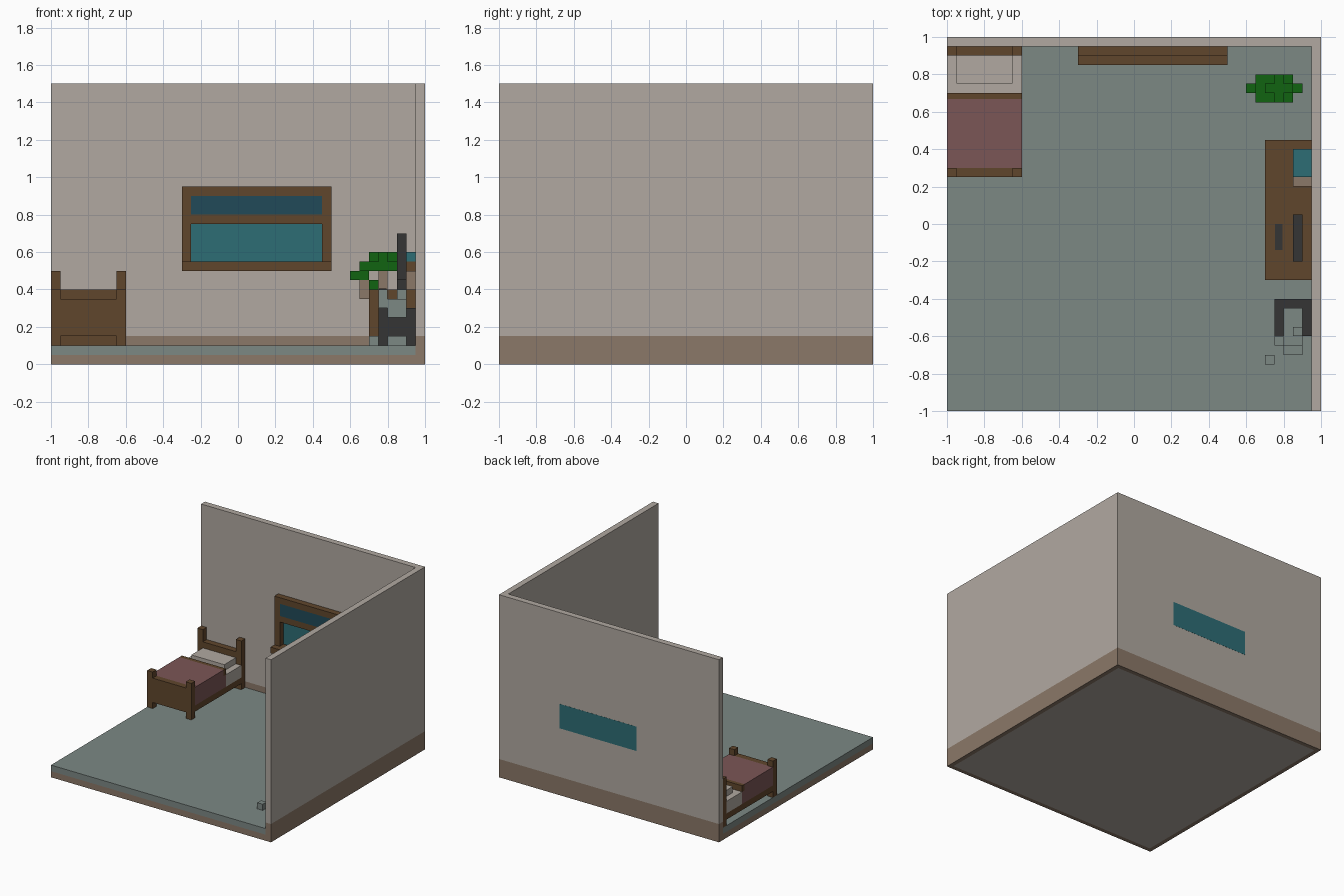
import bpy, bmesh

if "Cube" in bpy.data.objects:
    bpy.data.objects.remove(bpy.data.objects["Cube"])


def linear(h):
    out = []
    for i in (0, 2, 4):
        c = int(h[i:i + 2], 16) / 255
        out.append(c / 12.92 if c <= 0.04045 else ((c + 0.055) / 1.055) ** 2.4)
    return (*out, 1.0)


COLOURS = {"plaster": "B1A9A1", "tan": "8B7868", "floor_grey": "7C8884", "wood": "60462C",
           "glass_teal": "2D6D75", "deep_blue": "214A58", "blanket_red": "7B5656",
           "leaf_green": "116411", "charcoal": "353535"}
MATS = {}
for name, hexa in COLOURS.items():
    MATS[name] = bpy.data.materials.new(name)
    MATS[name].diffuse_color = linear(hexa)


def finish(bm, name, *mats):
    bmesh.ops.recalc_face_normals(bm, faces=bm.faces)
    me = bpy.data.meshes.new(name)
    bm.to_mesh(me)
    bm.free()
    for m in mats:
        me.materials.append(MATS[m])
    ob = bpy.data.objects.new(name, me)
    bpy.context.collection.objects.link(ob)
    return ob


def add_box(bm, b):
    """b = x0, x1, y0, y1, z0, z1"""
    vs = bmesh.ops.create_cube(bm, size=1)["verts"]
    for v in vs:
        v.co = [b[2 * i] if v.co[i] < 0 else b[2 * i + 1] for i in range(3)]


def boxes(name, mat, *bs):
    bm = bmesh.new()
    for b in bs:
        add_box(bm, b)
    return finish(bm, name, mat)


# Plinth with a plaster panel inset on the underside
bm = bmesh.new()
add_box(bm, (-1, 1, -1, 1, 0, 0.05))
bm.normal_update()
under = [f for f in bm.faces if f.normal.z < -0.9]
bmesh.ops.inset_region(bm, faces=under, thickness=0.05)
under[0].material_index = 1
finish(bm, "plinth", "tan", "plaster")

# Floor slab
boxes("floor", "floor_grey", (-1, 0.95, -1, 0.95, 0.05, 0.1))


# L-shaped walls with a skirting band below
def wall_ring(name, mat, z0, z1):
    pts = [(-1, 1), (-1, 0.95), (0.95, 0.95), (0.95, -1), (1, -1), (1, 1)]
    bm = bmesh.new()
    f = bm.faces.new([bm.verts.new((x, y, z0)) for x, y in pts])
    ext = bmesh.ops.extrude_face_region(bm, geom=[f], use_keep_orig=True)["geom"]
    for v in ext:
        if isinstance(v, bmesh.types.BMVert):
            v.co.z = z1
    bmesh.ops.triangulate(bm, faces=[f for f in bm.faces if len(f.verts) > 4])
    finish(bm, name, mat)


wall_ring("skirting", "tan", 0.05, 0.15)
wall_ring("walls", "plaster", 0.15, 1.5)

# Window: frame, sill, clear lower pane through the wall, darker upper pane
boxes("window_frame", "wood",
      (-0.3, -0.25, 0.9, 0.95, 0.55, 0.95), (0.45, 0.5, 0.9, 0.95, 0.55, 0.95),
      (-0.25, 0.45, 0.9, 0.95, 0.9, 0.95), (-0.25, 0.45, 0.9, 0.95, 0.75, 0.8))
boxes("window_sill", "wood", (-0.3, 0.5, 0.85, 0.95, 0.5, 0.55))
boxes("lower_pane", "glass_teal", (-0.25, 0.45, 0.949, 1.001, 0.55, 0.75))
boxes("upper_pane", "deep_blue", (-0.25, 0.45, 0.9, 0.95, 0.8, 0.9))

# Bed
for side, x in (("left", -1.0), ("right", -0.65)):
    boxes(f"bed_{side}_posts", "wood", (x, x + 0.05, 0.25, 0.3, 0.1, 0.4),
          (x, x + 0.05, 0.9, 0.95, 0.1, 0.5))
boxes("headboard", "wood", (-0.95, -0.65, 0.9, 0.95, 0.1, 0.4))
boxes("footboard", "wood", (-0.95, -0.65, 0.25, 0.3, 0.15, 0.35))
boxes("bed_base", "wood", (-1, -0.6, 0.3, 0.9, 0.15, 0.2))
boxes("mattress", "plaster", (-1, -0.6, 0.7, 0.9, 0.2, 0.3))
boxes("pillow", "plaster", (-0.95, -0.65, 0.75, 0.9, 0.3, 0.35))
boxes("blanket", "blanket_red", (-1, -0.6, 0.3, 0.668, 0.2, 0.35))
boxes("blanket_hem", "wood", (-1, -0.6, 0.668, 0.7, 0.3, 0.35))
boxes("blanket_fold", "blanket_red", (-1, -0.6, 0.668, 0.7, 0.2, 0.3))

# Desk with two end panels
boxes("desk_top", "wood", (0.7, 0.95, -0.3, 0.45, 0.35, 0.4))
boxes("desk_panels", "wood", (0.7, 0.95, -0.3, -0.25, 0.1, 0.35),
      (0.7, 0.95, 0.4, 0.45, 0.1, 0.35))
boxes("keyboard", "charcoal", (0.753, 0.795, -0.14, 0.0, 0.4, 0.404))
boxes("monitor", "charcoal", (0.85, 0.9, -0.2, 0.05, 0.45, 0.7))
boxes("monitor_stand", "charcoal", (0.85, 0.9, -0.1, -0.05, 0.4, 0.45))

# Books on the desk
boxes("front_book", "tan", (0.85, 0.95, 0.2, 0.25, 0.4, 0.5))
boxes("lower_books", "wood", (0.85, 0.95, 0.25, 0.4, 0.4, 0.55))
boxes("top_book", "glass_teal", (0.85, 0.95, 0.25, 0.4, 0.55, 0.6))

# Waste bin with crumpled paper
boxes("bin", "charcoal", (0.75, 0.95, -0.6, -0.4, 0.1, 0.3))
boxes("paper_in_bin", "floor_grey", (0.8, 0.9, -0.65, -0.45, 0.25, 0.35),
      (0.75, 0.8, -0.65, -0.6, 0.3, 0.4), (0.85, 0.9, -0.6, -0.55, 0.35, 0.4))
boxes("paper_on_floor", "floor_grey", (0.8, 0.9, -0.7, -0.6, 0.1, 0.15),
      (0.7, 0.75, -0.75, -0.7, 0.1, 0.15))

# Potted plant
boxes("plant_pot", "tan", (0.7, 0.85, 0.65, 0.8, 0.1, 0.25))
boxes("plant_trunk", "tan", (0.75, 0.8, 0.7, 0.75, 0.25, 0.5),
      (0.65, 0.75, 0.7, 0.75, 0.35, 0.4), (0.65, 0.7, 0.7, 0.75, 0.4, 0.45))
boxes("plant_leaves", "leaf_green", (0.7, 0.85, 0.7, 0.75, 0.5, 0.6),
      (0.75, 0.8, 0.65, 0.8, 0.5, 0.6), (0.65, 0.85, 0.65, 0.8, 0.5, 0.55),
      (0.6, 0.7, 0.7, 0.75, 0.45, 0.5), (0.85, 0.9, 0.7, 0.75, 0.45, 0.55),
      (0.7, 0.75, 0.65, 0.7, 0.4, 0.45))

for m in bpy.data.materials:
    if m.users and not m.is_grease_pencil:
        m.use_nodes = True
        m.node_tree.nodes["Principled BSDF"].inputs["Base Color"].default_value = m.diffuse_color
